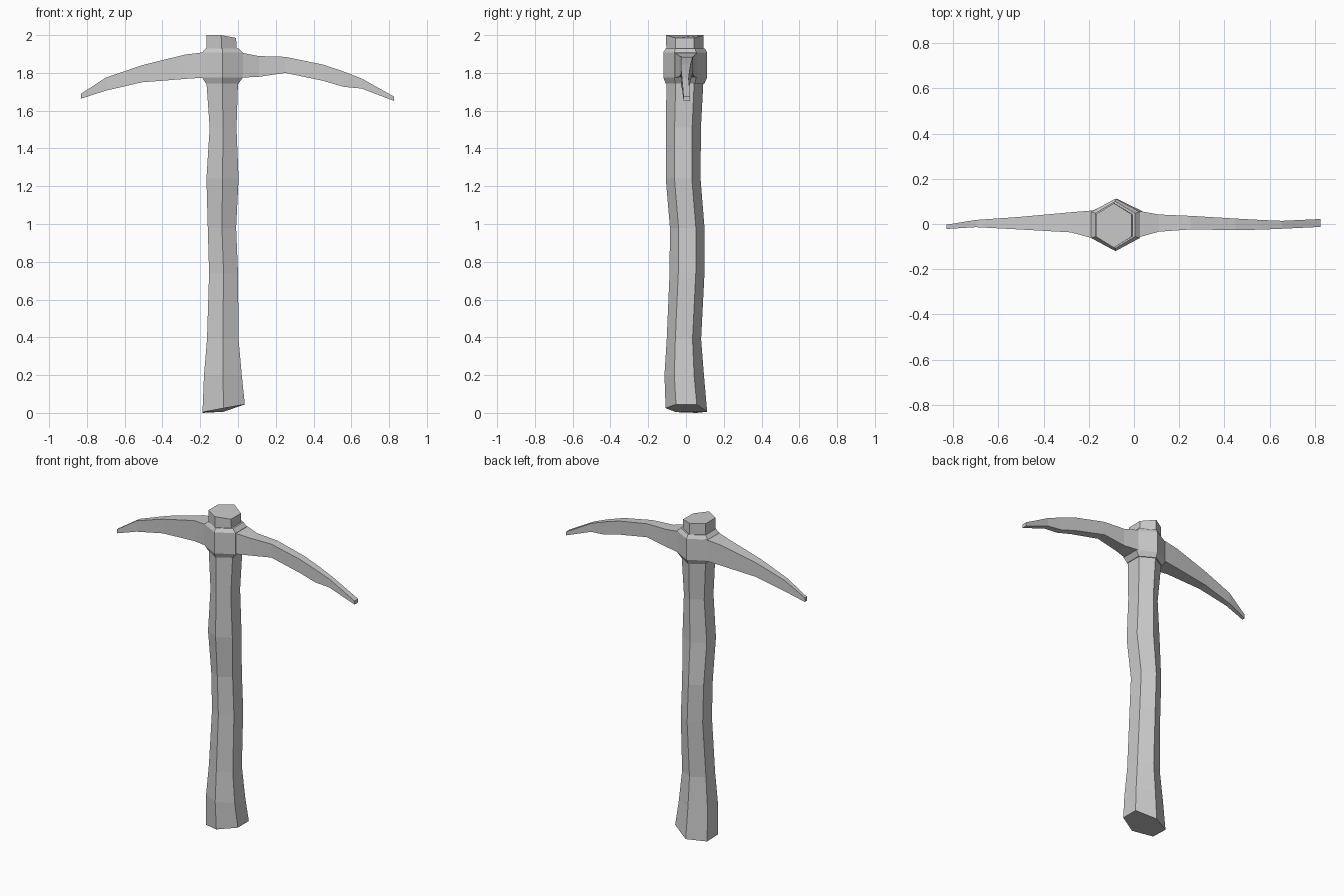
import bpy, bmesh
from mathutils import Vector


def loft(name, rings):
    """Skin a list of equal-length vertex rings and cap both ends."""
    bm = bmesh.new()
    loops = [[bm.verts.new(Vector(p)) for p in ring] for ring in rings]
    n = len(loops[0])
    for a, b in zip(loops, loops[1:]):
        for i in range(n):
            j = (i + 1) % n
            bm.faces.new((a[i], a[j], b[j], b[i]))
    bm.faces.new(loops[0])
    bm.faces.new(loops[-1])
    bmesh.ops.recalc_face_normals(bm, faces=bm.faces)
    mesh = bpy.data.meshes.new(name)
    bm.to_mesh(mesh)
    bm.free()
    obj = bpy.data.objects.new(name, mesh)
    bpy.context.collection.objects.link(obj)
    return obj


def hexagon(z, x0, x1, y0, y1):
    """Six-sided ring: corners front and back, flats left and right."""
    xm, ym, q = (x0 + x1) / 2, (y0 + y1) / 2, (y1 - y0) / 4
    return [(xm, y0, z), (x1, ym - q, z), (x1, ym + q, z),
            (xm, y1, z), (x0, ym + q, z), (x0, ym - q, z)]


def shift_z(ring, offsets):
    return [(x, y, z + d) for (x, y, z), d in zip(ring, offsets)]


# Crooked wooden handle: z, left, right, front, back
handle = [hexagon(*r) for r in (
    (0.00, -0.188, 0.036, -0.108, 0.112),
    (0.20, -0.180, 0.020, -0.114, 0.095),
    (0.39, -0.164, 0.003, -0.102, 0.080),
    (0.74, -0.153, 0.000, -0.087, 0.098),
    (0.98, -0.160, -0.010, -0.085, 0.098),
    (1.24, -0.167, 0.003, -0.107, 0.077),
    (1.51, -0.150, -0.008, -0.107, 0.079),
    (1.75, -0.167, 0.000, -0.103, 0.092),
    (2.00, -0.168, -0.010, -0.105, 0.092))]
handle[0] = shift_z(handle[0], (0.025, 0.045, 0.045, 0.006, 0, 0.004))
handle[-1] = shift_z(handle[-1], (0, -0.015, -0.015, 0, 0, 0))
loft("handle", handle)

# Chamfered socket around the handle
loft("head_socket", [hexagon(*r) for r in (
    (1.745, -0.170, 0.004, -0.108, 0.098),
    (1.775, -0.190, 0.026, -0.120, 0.112),
    (1.908, -0.190, 0.026, -0.120, 0.112),
    (1.930, -0.170, 0.004, -0.108, 0.100))])

# Curved tapering arms: x, top z, bottom z, front y, back y
arms = {
    "left_arm": (
        (-0.18, 1.909, 1.775, -0.064, 0.060),
        (-0.28, 1.897, 1.768, -0.037, 0.052),
        (-0.51, 1.840, 1.750, -0.024, 0.031),
        (-0.70, 1.775, 1.706, -0.014, 0.018),
        (-0.83, 1.690, 1.664, -0.022, -0.003)),
    "right_arm": (
        (0.01, 1.909, 1.775, -0.062, 0.060),
        (0.11, 1.889, 1.779, -0.034, 0.042),
        (0.25, 1.885, 1.800, -0.024, 0.036),
        (0.45, 1.844, 1.758, -0.027, 0.024),
        (0.56, 1.807, 1.726, -0.025, 0.018),
        (0.655, 1.770, 1.717, -0.021, 0.014),
        (0.825, 1.675, 1.652, -0.013, 0.022)),
}
for name, sections in arms.items():
    loft(name, [[(x, y0, b), (x, y1, b), (x, y1, t), (x, y0, t)]
                for x, t, b, y0, y1 in sections])
